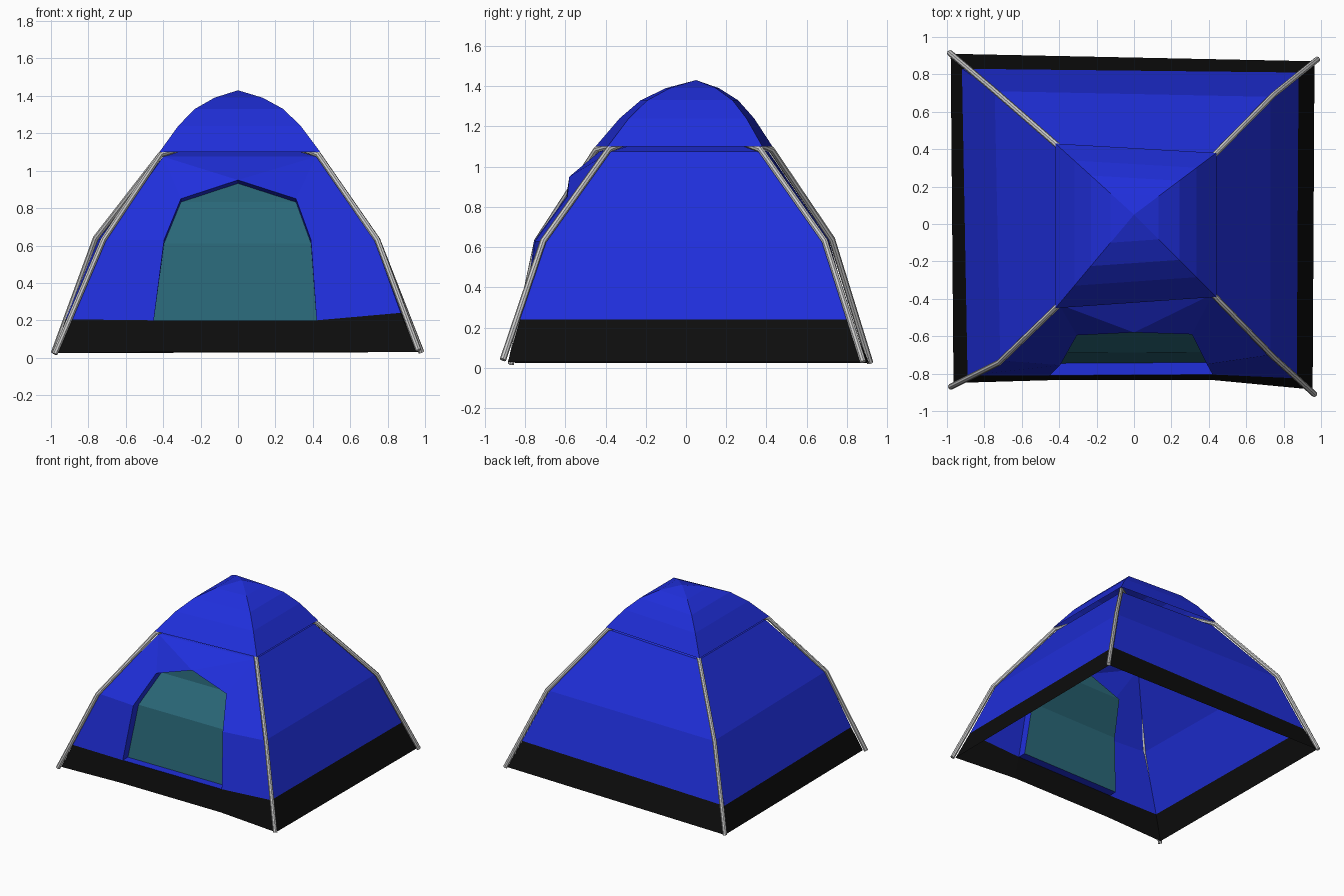
import bpy, bmesh
from mathutils import Vector as V

if "Cube" in bpy.data.objects:
    bpy.data.objects.remove(bpy.data.objects["Cube"])


def material(name, rgb):
    m = bpy.data.materials.new(name)
    m.diffuse_color = (*rgb, 1)
    m.use_nodes = True
    m.node_tree.nodes["Principled BSDF"].inputs["Base Color"].default_value = m.diffuse_color
    return m


BLUE = material("blue fabric", (0.014, 0.028, 0.71))
BLACK = material("black fabric", (0.004, 0.004, 0.004))
TEAL = material("door mesh", (0.023, 0.138, 0.19))


def build(name, polys, mat):
    """Make a flat-faced mesh from polygons given as lists of points."""
    bm = bmesh.new()
    for poly in polys:
        bm.faces.new([bm.verts.new(p) for p in poly])
    bmesh.ops.remove_doubles(bm, verts=bm.verts, dist=0.0005)
    me = bpy.data.meshes.new(name)
    bm.to_mesh(me)
    bm.free()
    me.materials.append(mat)
    ob = bpy.data.objects.new(name, me)
    bpy.context.collection.objects.link(ob)
    return ob


def strips(a, b):
    """Quads between two matching chains of points."""
    return [[a[i], b[i], b[i + 1], a[i + 1]] for i in range(len(a) - 1)]


# Corner chains of the fabric: foot, band top, bend, shoulder
FL = [V(p) for p in ((-.965, -.85, .025), (-.89, -.81, .205), (-.715, -.73, .63), (-.40, -.43, 1.075))]
FR = [V(p) for p in ((.955, -.885, .03), (.87, -.825, .24), (.73, -.70, .63), (.42, -.375, 1.075))]
BR = [V(p) for p in ((.965, .87, .03), (.88, .81, .24), (.73, .68, .63), (.42, .36, 1.075))]
BL = [V(p) for p in ((-.98, .91, .025), (-.92, .83, .21), (-.745, .71, .635), (-.40, .41, 1.075))]

# Door opening outline, left foot over the peak to right foot
door = [V(p) for p in ((-.45, -.81, .2), (-.395, -.755, .63), (-.305, -.595, .85), (0, -.58, .95),
                       (.31, -.59, .85), (.39, -.75, .63), (.42, -.805, .2))]
inner = [p + V((0, .065, -.018 if 0 < i < 6 else 0)) for i, p in enumerate(door)]
sill_l, sill_r = V((-.45, -.835, .03)), V((.43, -.835, .03))

# Upper walls: three plain sides, the front around the door, inner ceiling
walls = []
for a, b in ((FR, BR), (BR, BL), (BL, FL)):
    walls += strips(a[1:], b[1:])
walls += strips(FL[1:], door[:3])
walls += [[a, b, c] for a, b, c in ((FL[3], door[2], door[3]), (FL[3], door[3], FR[3]),
                                    (FR[3], door[3], door[4]))]
walls += [[p for p in reversed(q)] for q in strips(FR[1:], [door[6], door[5], door[4]])]
top = V((0, .03, 1.2))
ring = [FL, FR, BR, BL]
walls += [[ring[i][3], ring[(i + 1) % 4][3], top] for i in range(4)]
build("tent_walls", walls, BLUE)

# Black band around the foot
loop_low = [FL[0], sill_l, sill_r, FR[0], BR[0], BL[0], FL[0]]
loop_high = [FL[1], door[0], door[6], FR[1], BR[1], BL[1], FL[1]]
build("base_band", [[a[0], a[3], a[2], a[1]] for a in strips(loop_low, loop_high)], BLACK)

# Recessed door with blue reveal
build("door_reveal", strips(door + door[:1], inner + inner[:1]), BLUE)
build("door_panel", [[inner[0], inner[6], inner[5], inner[1]],
                     [inner[1], inner[5], inner[4], inner[2]],
                     [inner[2], inner[4], inner[3]]], TEAL)

# Rain cover: shrinking square rings up to the peak
peak = V((0, .05, 1.43))
base = [V(p) for p in ((-.42, -.45, 1.1), (.44, -.39, 1.1), (.44, .38, 1.1), (-.42, .43, 1.1))]
rings = []
for s, z in ((1, 1.1), (.76, 1.24), (.55, 1.33), (.3, 1.39)):
    r = [peak.lerp(p, s) for p in base]
    for p in r:
        p.z = z
    rings.append(r + r[:1])
cover = []
for lo, hi in zip(rings, rings[1:]):
    cover += [[a[0], a[3], a[2], a[1]] for a in strips(lo, hi)]
cover += [[rings[-1][i], rings[-1][i + 1], peak] for i in range(4)]
build("rain_cover", cover, BLUE)


# Two crossing bent poles
def pole(name, pts):
    cu = bpy.data.curves.new(name, 'CURVE')
    cu.dimensions = '3D'
    cu.bevel_depth = .016
    cu.bevel_resolution = 2
    cu.use_fill_caps = True
    sp = cu.splines.new('POLY')
    sp.points.add(len(pts) - 1)
    for q, p in zip(sp.points, pts):
        q.co = (*p, 1)
    ob = bpy.data.objects.new(name, cu)
    bpy.context.collection.objects.link(ob)
    bpy.ops.object.select_all(action='DESELECT')
    ob.select_set(True)
    bpy.context.view_layer.objects.active = ob
    bpy.ops.object.convert(target='MESH')
    bpy.ops.object.shade_smooth_by_angle()


pole("pole_a", [(-.98, -.87, .02), (-.72, -.74, .63), (-.415, -.445, 1.085), (0, .02, 1.22),
                (.43, .37, 1.085), (.745, .69, .63), (.98, .88, .03)])
pole("pole_b", [(.965, -.91, .04), (.745, -.71, .63), (.43, -.385, 1.085), (0, .03, 1.25),
                (-.415, .425, 1.085), (-.76, .725, .64), (-.985, .915, .025)])
